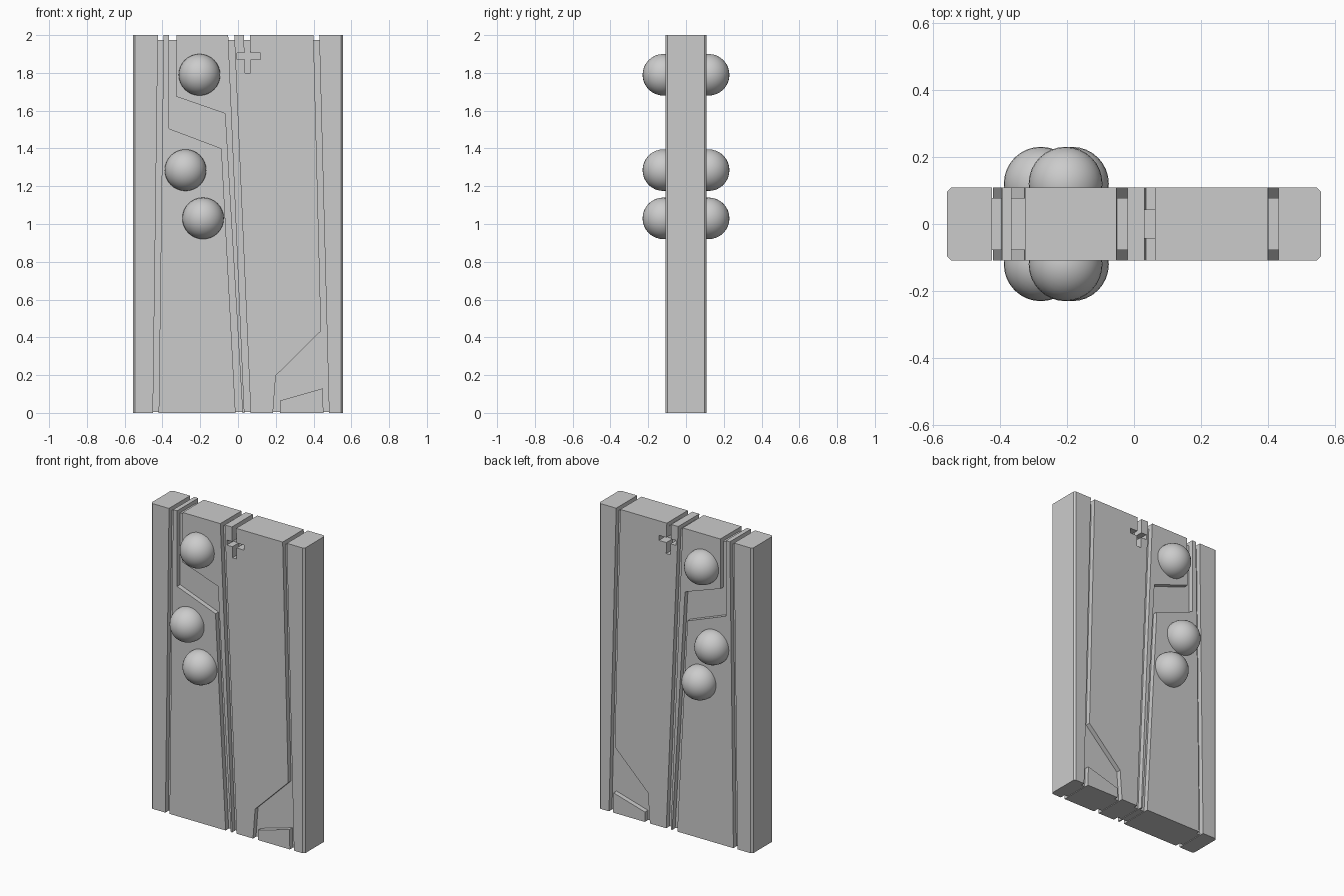
import bpy, bmesh

if "Cube" in bpy.data.objects:
    bpy.data.objects.remove(bpy.data.objects["Cube"])

HALF = 0.109        # half thickness of raised plates
CORE = 0.078        # half thickness of the groove floor


def prism(name, pts, half, bevel_x=None):
    """Extrude an (x, z) outline symmetrically along y."""
    bm = bmesh.new()
    face = bm.faces.new([bm.verts.new((x, -half, z)) for x, z in pts])
    ext = bmesh.ops.extrude_face_region(bm, geom=[face])
    verts = [g for g in ext["geom"] if isinstance(g, bmesh.types.BMVert)]
    bmesh.ops.translate(bm, verts=verts, vec=(0, 2 * half, 0))
    if bevel_x is not None:
        edges = [e for e in bm.edges
                 if all(abs(v.co.x - bevel_x) < 1e-4 for v in e.verts)
                 and abs(e.verts[0].co.z - e.verts[1].co.z) > 0.5]
        bmesh.ops.bevel(bm, geom=edges, offset=0.012, segments=1,
                        affect='EDGES', profile=0.5)
    bmesh.ops.recalc_face_normals(bm, faces=bm.faces[:])
    me = bpy.data.meshes.new(name)
    bm.to_mesh(me)
    bm.free()
    ob = bpy.data.objects.new(name, me)
    bpy.context.collection.objects.link(ob)
    return ob


def cross_notch(top):
    """Cross-shaped notch outline, open at the top edge, left to right."""
    return [(0.031, top), (0.034, 1.905), (-0.005, 1.905), (-0.005, 1.872),
            (0.036, 1.872), (0.037, 1.80), (0.067, 1.80), (0.066, 1.872),
            (0.12, 1.872), (0.12, 1.905), (0.065, 1.905), (0.063, top)]


# Groove floor panel with the cross cut deeper into it
prism("groove_floor", [(-0.53, 0.004), (-0.53, 1.975)] + cross_notch(1.975)
      + [(0.53, 1.975), (0.53, 0.004)], CORE)
prism("cross_floor", [(-0.05, 1.75), (-0.05, 1.975), (0.16, 1.975), (0.16, 1.75)], 0.043)

# Outer rails with chamfered corners
prism("left_rail", [(-0.557, 0), (-0.557, 2), (-0.424, 2), (-0.45, 0)], HALF, -0.557)
prism("right_rail", [(0.557, 0), (0.557, 2), (0.43, 2), (0.482, 0)], HALF, 0.557)

# Raised plates separated by channels
prism("lower_left_plate", [(-0.42, 0), (-0.394, 2), (-0.365, 2), (-0.365, 1.505),
                           (-0.087, 1.40), (-0.013, 0)], HALF)
prism("upper_left_plate", [(-0.325, 2), (-0.328, 1.675), (-0.069, 1.585),
                           (0.024, 0), (0.034, 0), (-0.052, 2)], HALF)
prism("main_right_plate", [(0.067, 0), (-0.02, 2)] + cross_notch(2.0)
      + [(0.40, 2), (0.44, 0.434), (0.20, 0.197), (0.185, 0)], HALF)
prism("lower_right_plate", [(0.222, 0), (0.222, 0.065), (0.449, 0.13), (0.452, 0)], HALF)

# Round knobs on both faces
for i, (x, z) in enumerate([(-0.204, 1.79), (-0.278, 1.285), (-0.185, 1.03)]):
    for side, y in (("front", -0.12), ("back", 0.12)):
        bpy.ops.mesh.primitive_uv_sphere_add(segments=32, ring_count=16,
                                             radius=0.11, location=(x, y, z))
        bpy.context.object.name = f"knob_{side}_{i + 1}"
        bpy.ops.object.shade_smooth()
